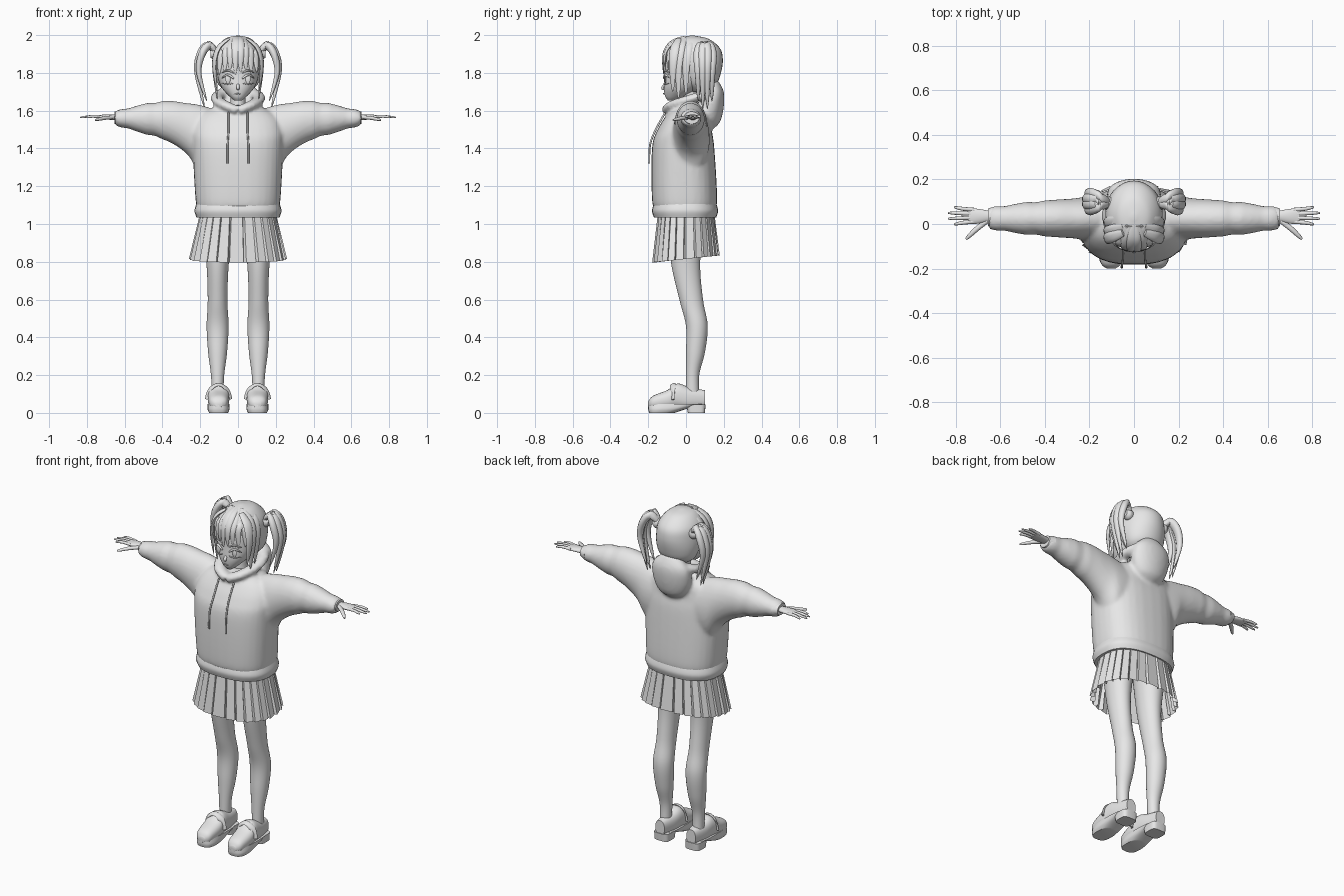
import bpy, bmesh
from math import sin, cos, pi, radians, copysign
from mathutils import Vector

cube = bpy.data.objects.get("Cube")
if cube:
    bpy.data.objects.remove(cube)

grey = bpy.data.materials.new("light_grey")
grey.use_nodes = True
grey.diffuse_color = (.8, .8, .8, 1)
grey.node_tree.nodes["Principled BSDF"].inputs["Base Color"].default_value = grey.diffuse_color

FRONT, SIDE, UP = Vector((0, -1, 0)), Vector((1, 0, 0)), Vector((0, 0, 1))


def spline(rows, steps=6):
    """Catmull-Rom resampling of rows of numbers."""
    rows = [Vector(row) for row in rows]
    padded = [rows[0], *rows, rows[-1]]
    smooth = []
    for before, start, end, after in zip(padded, padded[1:], padded[2:], padded[3:]):
        for k in range(steps):
            t = k / steps
            leave, arrive = (end - before) / 2, (after - start) / 2
            ease = t * t * (3 - 2 * t)
            smooth.append(start.lerp(end, ease) + leave * t * (1 - t) ** 2 - arrive * t * t * (1 - t))
    return smooth + [rows[-1]]


def skin(bm, rings, caps):
    """Skin a list of closed rings into the mesh."""
    loops = [[bm.verts.new(point) for point in ring] for ring in rings]
    count = len(loops[0])
    for low, high in zip(loops, loops[1:]):
        for i in range(count):
            j = (i + 1) % count
            bm.faces.new((low[i], low[j], high[j], high[i]))
    if caps:
        bm.faces.new(loops[0])
        bm.faces.new(loops[-1])


def squared(angle, power):
    """Point on a unit superellipse."""
    return [copysign(abs(value) ** (2 / power), value) for value in (cos(angle), sin(angle))]


def body(axis, rows, middle=0, power=2, count=32, ripple=None):
    """Rounded sections along an axis; each row is (position, half width, low, high)."""
    rings = []
    for position, half, low, high in spline(rows):
        grow = 1 + (ripple(position) if ripple else 0)
        ring = []
        for i in range(count):
            c, s = squared(2 * pi * i / count, power)
            across = middle + half * grow * c
            along = (low + high) / 2 + (high - low) / 2 * grow * s
            ring.append({"x": (position, across, along), "y": (across, position, along),
                         "z": (across, along, position)}[axis])
        rings.append(ring)
    return rings


def lock_taper(t):
    return max(.06, sin(pi * (.15 + .85 * t)) ** .7)


def finger_taper(t):
    return 1 - .6 * t ** 4


def even(t):
    return 1


def swept(points, width, thick, out, taper=lock_taper, count=10):
    """Flattened tube along a path, its thin side facing out."""
    path = spline(points)
    last = len(path) - 1
    rings = []
    for i, point in enumerate(path):
        tangent = (path[min(i + 1, last)] - path[max(i - 1, 0)]).normalized()
        side = out.cross(tangent).normalized()
        normal = tangent.cross(side)
        size = taper(i / last)
        ring = []
        for k in range(count):
            c, s = squared(2 * pi * k / count, 2)
            ring.append(point + size * (side * width * c + normal * thick * s))
        rings.append(ring)
    return rings


def flip(rings):
    return [[(-x, y, z) for x, y, z in ring] for ring in rings]


def build(name, *shells, mirror=False, sharp=50, caps=True):
    bm = bmesh.new()
    for rings in shells:
        skin(bm, rings, caps)
        if mirror:
            skin(bm, flip(rings), caps)
    bmesh.ops.recalc_face_normals(bm, faces=bm.faces)
    mesh = bpy.data.meshes.new(name)
    bm.to_mesh(mesh)
    bm.free()
    mesh.shade_smooth()
    mesh.set_sharp_from_angle(angle=radians(sharp))
    mesh.materials.append(grey)
    obj = bpy.data.objects.new(name, mesh)
    bpy.context.collection.objects.link(obj)
    return obj


# Hoodie: torso, sleeves, hood and collar fused into one soft garment
def wrinkles(x):
    return .06 * sin(95 * x) if x > .38 else 0


torso = body("z", [(1.07, .21, -.16, .15), (1.13, .225, -.18, .165), (1.4, .24, -.18, .15),
                   (1.5, .24, -.15, .135), (1.58, .2, -.1, .12), (1.63, .1, -.05, .09)], power=2.5)
sleeve = body("x", [(.1, .1, 1.3, 1.6), (.2, .1, 1.27, 1.63), (.27, .09, 1.37, 1.64),
                    (.4, .08, 1.45, 1.65), (.65, .05, 1.52, 1.6)], middle=.025, ripple=wrinkles)
hood = body("z", [(1.5, .03, .1, .14), (1.54, .09, .07, .18), (1.62, .12, .06, .2),
                  (1.7, .11, .09, .2), (1.76, .05, .11, .17)])
collar = swept([(0, -.1, 1.6), (.07, -.07, 1.63), (.11, .02, 1.66), (.09, .11, 1.69), (0, .14, 1.71)],
               .035, .025, UP, even)
hoodie = build("hoodie", torso, sleeve, flip(sleeve), hood, collar, flip(collar))
fuse = hoodie.modifiers.new("fuse", "REMESH")
fuse.mode = "VOXEL"
fuse.voxel_size = .011
fuse.use_smooth_shade = True
soften = hoodie.modifiers.new("soften", "SMOOTH")
soften.iterations = 4

build("hoodie_hem", body("z", [(1.035, .22, -.17, .16), (1.07, .23, -.18, .17), (1.11, .22, -.17, .16)],
                         power=2.5))
build("sleeve_cuff", body("x", [(.62, .05, 1.52, 1.6), (.655, .04, 1.53, 1.595)], middle=.03), mirror=True)
build("drawstring", swept([(.05, -.11, 1.59), (.05, -.16, 1.5), (.055, -.19, 1.42), (.055, -.195, 1.32)],
                          .005, .005, SIDE, even), mirror=True)


# Pleated skirt: saw-tooth rings flaring to the hem
def skirt_ring(z, wide, deep, fold, pleats=26):
    ring = []
    for i in range(pleats):
        for offset, inset in ((0, 0), (.82, fold / 3), (.86, fold)):
            c, s = squared(2 * pi * (i + offset) / pleats, 2.4)
            ring.append((wide * (1 - inset) * c, deep * (1 - inset) * s, z + fold * s / 6))
    return ring


build("pleated_skirt", [skirt_ring(1.06, .2, .15, .03), skirt_ring(.815, .26, .18, .11)],
      sharp=20, caps=False)

# Legs
build("leg", body("z", [(.08, .03, 0, .07), (.2, .035, 0, .07), (.32, .05, 0, .1), (.46, .058, 0, .115),
                        (.6, .052, -.035, .09), (.8, .06, -.08, .075), (1.04, .09, -.1, .1)],
                  middle=.108), mirror=True)

# Loafers: upper, sole, heel and strap
ankle = .103
build("shoe_upper", body("y", [(-.2, .02, .03, .06), (-.175, .046, .02, .09), (-.1, .057, .02, .12),
                               (-.045, .053, .02, .155), (.02, .046, .02, .135), (.1, .03, .03, .12)],
                         middle=ankle, power=2.4), mirror=True)
build("shoe_sole", body("z", [(0, .05, -.195, -.06), (.02, .058, -.2, 0), (.048, .057, -.2, .1)],
                        middle=ankle, power=2.8), mirror=True)
build("shoe_heel", body("z", [(0, .047, .01, .1), (.045, .049, 0, .104)], middle=ankle, power=4), mirror=True)
strap = [(ankle + .058 * cos(pi * i / 4), -.07, .07 + .08 * sin(pi * i / 4)) for i in range(5)]
build("shoe_strap", swept(strap, .017, .006, UP - FRONT * -.4 + SIDE * .01, even), mirror=True)

# Hands: palm, fingers and thumb
palm = body("x", [(.63, .02, 1.55, 1.58), (.7, .033, 1.553, 1.58), (.745, .036, 1.558, 1.575)], middle=.035)
fingers = []
for i in range(4):
    spread = i - 1.5
    y = .037 + .018 * spread
    tip = .84 - .014 * spread ** 2
    fingers.append(swept([(.72, y, 1.567), (.77, y + spread * .003, 1.57), (tip, y + spread * .008, 1.564)],
                         .009, .008, UP, finger_taper))
thumb = swept([(.66, .015, 1.565), (.71, -.025, 1.56), (.755, -.068, 1.55)], .012, .01, UP, finger_taper)
build("hand", palm, *fingers, thumb, mirror=True)

# Head and neck
build("neck", body("z", [(1.56, .05, -.03, .08), (1.64, .04, -.02, .065), (1.72, .04, -.02, .07)]))
build("face", body("z", [(1.653, .018, -.095, -.06), (1.675, .045, -.11, -.01), (1.72, .085, -.118, .07),
                         (1.78, .108, -.115, .12), (1.86, .11, -.11, .14), (1.93, .08, -.08, .12)], power=2.2))
build("nose", swept([(0, -.108, 1.745), (0, -.125, 1.72), (0, -.11, 1.71)], .009, .007, FRONT))
build("mouth", swept([(-.02, -.114, 1.686), (0, -.119, 1.69), (.02, -.114, 1.686)], .003, .003, FRONT))


# Eyes: upper lash, lower lash, brow and iris
def eye_line(z, arch, thick):
    return swept([(.022, -.117, z), (.055, -.11, z + arch), (.088, -.086, z)], thick, thick, FRONT)


iris = swept([(.053, -.108, 1.79), (.053, -.11, 1.765), (.053, -.109, 1.74)], .014, .004, FRONT)
build("eye", eye_line(1.77, .02, .006), eye_line(1.746, -.006, .003), eye_line(1.8, .013, .005), iris,
      mirror=True)

# Hair: scalp, bangs, side locks and twin tails
build("hair_cap", body("z", [(1.7, .06, .03, .1), (1.74, .105, -.01, .16), (1.8, .124, -.05, .185),
                             (1.87, .128, -.11, .195), (1.93, .115, -.105, .18), (1.98, .07, -.05, .12),
                             (1.997, .01, .02, .045)]))
bangs = []
for i in range(8):
    x = .026 * (i - 3.5)
    bend = 6 * x * x
    bangs.append(swept([(x * .3, -.01, 1.99), (x * .75, bend / 2 - .075, 1.965 - bend),
                        (x, bend - .118, 1.9), (x * 1.1, bend - .12, 1.79 + .012 * (i % 3))],
                       .023, .009, FRONT + SIDE * x * 4 + UP * .4))
build("bangs", *bangs)
side_locks = [swept([(.05, y + .03, 1.98), (.105, y + .01, 1.93), (.126, y, 1.84), (.11, y, end)],
                    .026, .01, SIDE + FRONT * .4) for y, end in ((-.07, 1.7), (-.04, 1.66), (0, 1.68))]
build("side_lock", *side_locks, mirror=True)
tails = []
for i in range(4):
    y = .065 + .024 * i
    reach = .012 * sin(pi * i / 3)
    tails.append(swept([(.11, .095, 1.9), (.15 + reach, y / 2 + .05, 1.945), (.19 + reach, y, 1.9),
                        (.207 + reach, y, 1.8), (.165 + reach, y, 1.65 - reach * 4)], .026, .02, SIDE))
build("twin_tail", *tails, mirror=True)
build("hair_tie", body("x", [(.1, .025, 1.87, 1.925), (.125, .03, 1.868, 1.93), (.145, .02, 1.88, 1.92)],
                       middle=.095), mirror=True)
